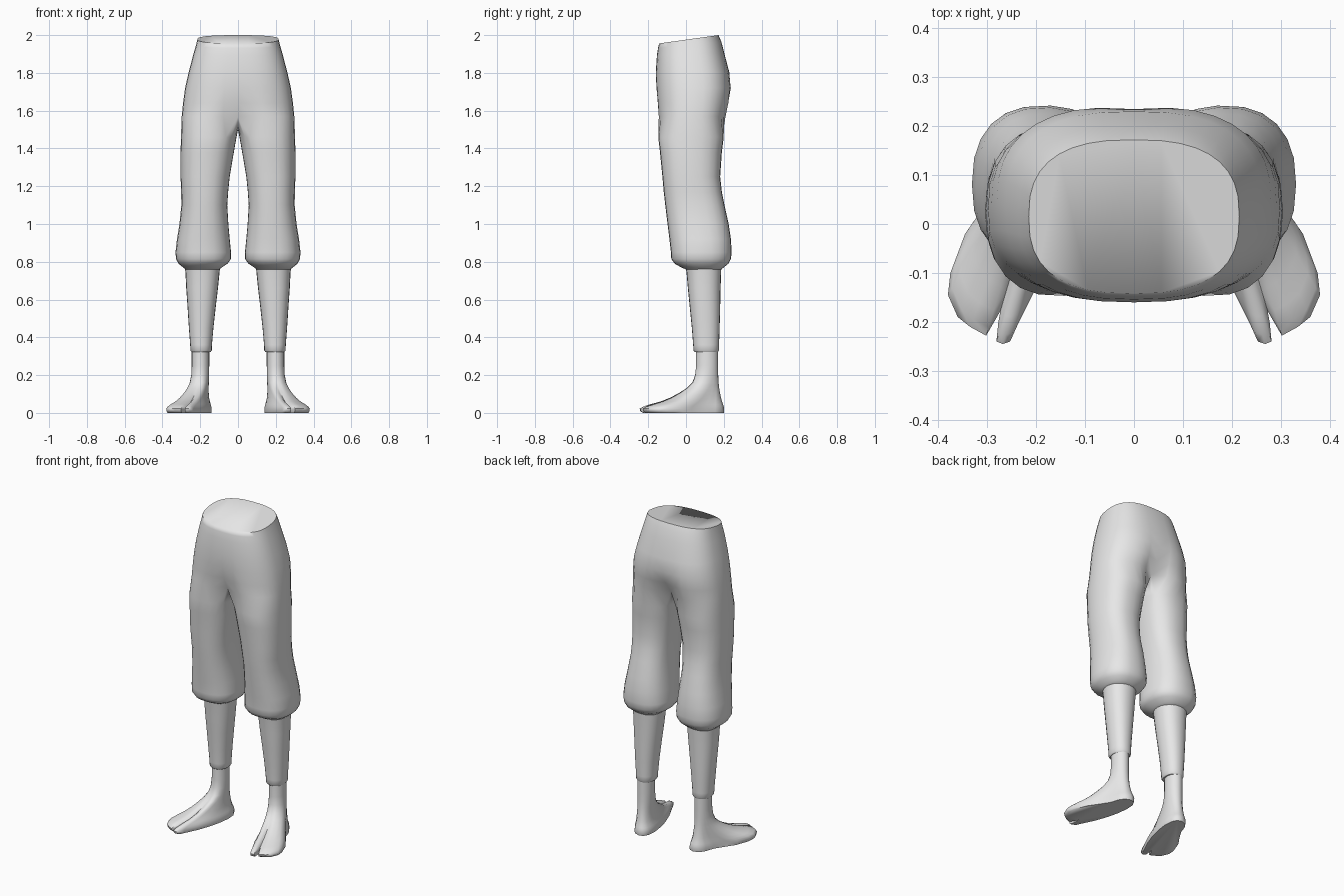
import bpy, bmesh, math

if "Cube" in bpy.data.objects:
    bpy.data.objects.remove(bpy.data.objects["Cube"])

grey = bpy.data.materials.new("plain grey")
grey.diffuse_color = (0.8, 0.8, 0.8, 1)
grey.use_nodes = True
grey.node_tree.nodes["Principled BSDF"].inputs["Base Color"].default_value = grey.diffuse_color


def arc(a0, a1, n):
    return [math.radians(a0 + (a1 - a0) * i / (n - 1)) for i in range(n)]


def ring(x0, x1, y0, y1, z, angles, power=2.4):
    """Points of a rounded-box outline between the given limits."""
    pts = []
    for a in angles:
        c, s = math.cos(a), math.sin(a)
        e = 2 / power
        pts.append(((x0 + x1) / 2 + (x1 - x0) / 2 * math.copysign(abs(c) ** e, c),
                    (y0 + y1) / 2 + (y1 - y0) / 2 * math.copysign(abs(s) ** e, s), z))
    return pts


def bridge(bm, a, b, closed=True):
    n = len(a)
    for i in range(n if closed else n - 1):
        j = (i + 1) % n
        bm.faces.new((a[i], a[j], b[j], b[i]))


def finish(name, bm, angle=50):
    """Make a mirrored, smooth object from one side."""
    bmesh.ops.recalc_face_normals(bm, faces=bm.faces)
    me = bpy.data.meshes.new(name)
    bm.to_mesh(me)
    bm.free()
    me.materials.append(grey)
    ob = bpy.data.objects.new(name, me)
    bpy.context.collection.objects.link(ob)
    bpy.ops.object.select_all(action='DESELECT')
    ob.select_set(True)
    bpy.context.view_layer.objects.active = ob
    bpy.ops.object.shade_smooth_by_angle(angle=math.radians(angle))
    mod = ob.modifiers.new("mirror", 'MIRROR')
    mod.merge_threshold = 0.0005
    return ob


def loft(bm, rings):
    vs = [[bm.verts.new(p) for p in r] for r in rings]
    for a, b in zip(vs, vs[1:]):
        bridge(bm, a, b)
    return vs


# Trousers: half a pelvis that opens into one leg
K, M = 19, 7
bm = bmesh.new()
pelvis = [  # z, half width, front, back, groove depth
    (1.98, 0.215, -0.142, 0.172, 0), (1.95, 0.222, -0.148, 0.187, 0),
    (1.90, 0.236, -0.154, 0.202, 0), (1.80, 0.262, -0.16, 0.230, 0),
    (1.72, 0.280, -0.16, 0.242, 0.03), (1.64, 0.291, -0.157, 0.234, 0.12),
    (1.57, 0.298, -0.154, 0.220, 0.30)]
halves = []
for k, (z, w, yf, yb, dip) in enumerate(pelvis):
    pts = ring(-w, w, yf, yb, z, arc(-90, 90, K), 2.6)
    row = []
    for i, (x, y, zz) in enumerate(pts):
        if i in (0, K - 1):
            x = 0
        y *= 1 - dip * math.exp(-(x / 0.07) ** 2)
        tilt = (0.14, 0.10, 0.04)[k] if k < 3 else 0   # waist slopes down to the front
        row.append(bm.verts.new((x, y, zz + tilt * (y - 0.03))))
    halves.append(row)
for a, b in zip(halves, halves[1:]):
    bridge(bm, a, b, False)
bm.faces.new(halves[0])
# crotch curve on the centre line
last = halves[-1]
yb, yf = last[-1].co.y, last[0].co.y
crotch = []
for i in range(1, M + 1):
    t = i / (M + 1)
    crotch.append(bm.verts.new((0, yb + (yf - yb) * t, 1.57 - 0.07 * math.sin(math.pi * t))))
prev = last + crotch
leg_angles = arc(-140, 140, K) + arc(140, 220, M + 2)[1:-1]
legs = [  # z, inner, outer, front, back
    (1.46, 0.008, 0.302, -0.147, 0.200), (1.38, 0.022, 0.304, -0.138, 0.190),
    (1.25, 0.044, 0.304, -0.125, 0.181), (1.17, 0.052, 0.301, -0.118, 0.190),
    (1.10, 0.057, 0.300, -0.110, 0.204), (1.00, 0.051, 0.310, -0.098, 0.226),
    (0.92, 0.044, 0.323, -0.088, 0.238), (0.85, 0.037, 0.331, -0.080, 0.242),
    (0.815, 0.038, 0.328, -0.078, 0.238), (0.79, 0.055, 0.315, -0.060, 0.225),
    (0.77, 0.085, 0.290, -0.025, 0.200), (0.755, 0.105, 0.272, 0.010, 0.180)]
for z, x0, x1, y0, y1 in legs:
    new = [bm.verts.new(p) for p in ring(x0, x1, y0, y1, z, leg_angles)]
    bridge(bm, prev, new)
    prev = new
bm.faces.new(prev)
finish("trousers", bm, 70)

# Calf wraps
bm = bmesh.new()
around = arc(0, 360, 25)[:-1]
calf = [(0.79, 0.093, 0.283, -0.004, 0.188), (0.74, 0.098, 0.278, 0.003, 0.186),
        (0.66, 0.106, 0.274, 0.010, 0.183), (0.56, 0.118, 0.267, 0.020, 0.181),
        (0.45, 0.130, 0.260, 0.031, 0.178), (0.36, 0.138, 0.253, 0.038, 0.175),
        (0.33, 0.139, 0.252, 0.040, 0.174), (0.322, 0.145, 0.246, 0.046, 0.169)]
vs = loft(bm, [ring(x0, x1, y0, y1, z, around, 2.2) for z, x0, x1, y0, y1 in calf])
bm.faces.new(vs[0])
bm.faces.new(vs[-1])
finish("calf_wraps", bm)

# Feet: split-toe sole outline blended upward into the ankle
sole = [(.19, .202), (.16, .193), (.143, .16), (.14, .10), (.15, .03), (.167, -.04),
        (.20, -.13), (.235, -.20), (.253, -.240), (.268, -.245), (.281, -.240),
        (.277, -.20), (.273, -.178), (.302, -.228), (.335, -.210), (.36, -.19),
        (.38, -.145), (.375, -.10), (.345, -.02), (.31, .03), (.265, .10),
        (.247, .155), (.225, .188)]
n = len(sole)
ankle = ring(.152, .245, .053, .170, 0, [math.radians(90 + 360 * i / n) for i in range(n)], 2)
levels = [(0.0, .06), (0.008, .01), (0.022, 0), (0.034, .06), (0.046, .18), (0.06, .35),
          (0.08, .52), (0.105, .68), (0.13, .81), (0.16, .92), (0.20, .98), (0.25, 1),
          (0.36, 1)]
rows = []
for z, f in levels:
    rows.append([(s[0] + (a[0] - s[0]) * f, s[1] + (a[1] - s[1]) * f, z)
                 for s, a in zip(sole, ankle)])
bm = bmesh.new()
vs = loft(bm, rows)
bm.faces.new(vs[0])
bm.faces.new(vs[-1])
finish("feet", bm, 60)
